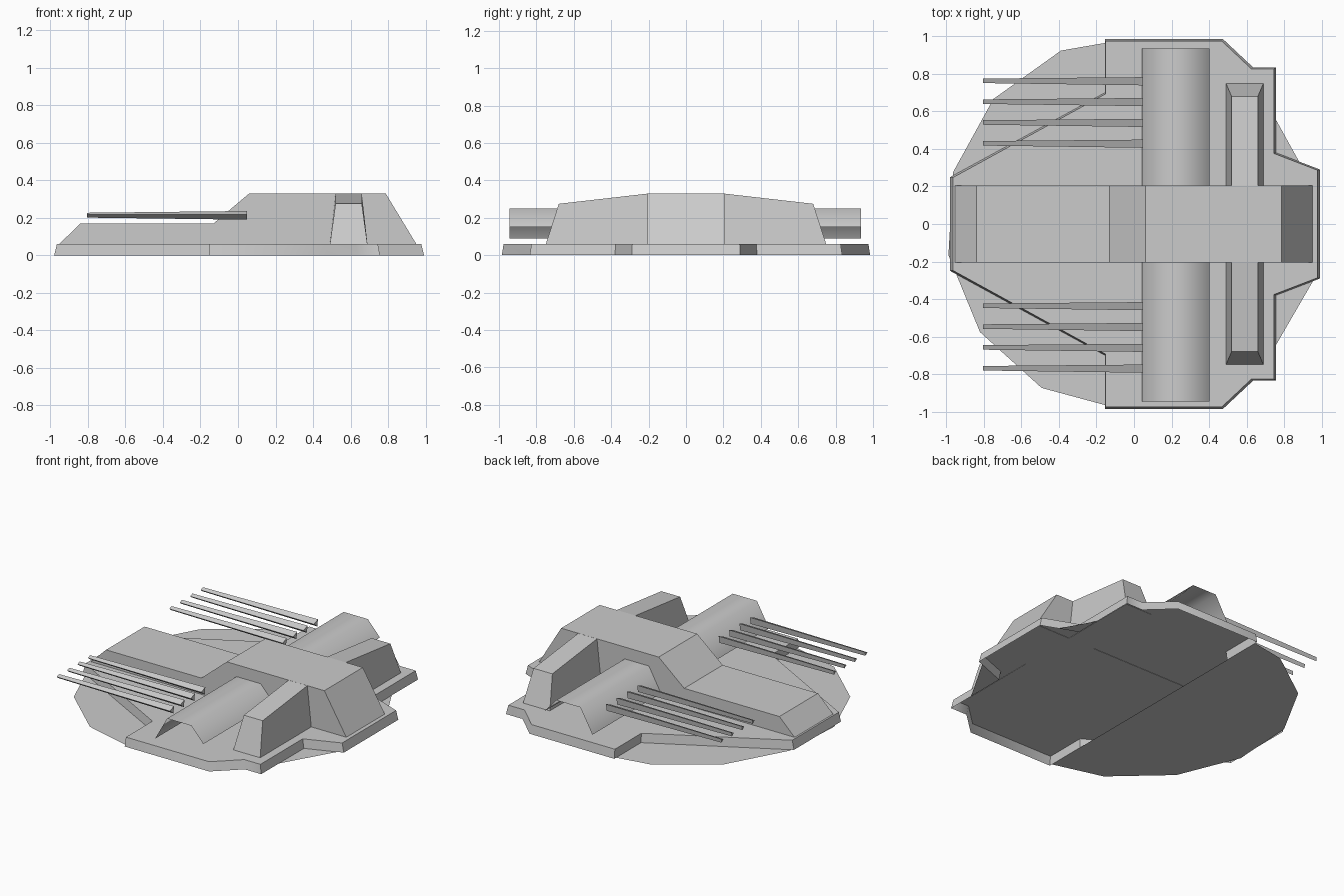
import bpy
import bmesh
from math import cos, sin, radians

cube = bpy.data.objects.get("Cube")
if cube:
    bpy.data.objects.remove(cube, do_unlink=True)

grey = bpy.data.materials.new("hull grey")
grey.use_nodes = True
colour = (0.6, 0.6, 0.6, 1)
grey.diffuse_color = colour
grey.node_tree.nodes["Principled BSDF"].inputs["Base Color"].default_value = colour


def finish(name, bm):
    mesh = bpy.data.meshes.new(name)
    bm.to_mesh(mesh)
    bm.free()
    mesh.materials.append(grey)
    obj = bpy.data.objects.new(name, mesh)
    bpy.context.collection.objects.link(obj)
    return obj


def sheet(name, points):
    """A single flat face lying on the ground."""
    bm = bmesh.new()
    bm.faces.new([bm.verts.new((x, y, 0)) for x, y in points])
    return finish(name, bm)


def loft(name, rings, closed=True, smooth=False, open_base=False):
    """Join matching rings with quads; closed lofts are capped unless the base is open."""
    bm = bmesh.new()
    rows = [[bm.verts.new(p) for p in ring] for ring in rings]
    n = len(rows[0])
    for a, b in zip(rows, rows[1:]):
        for i in range(n if closed else n - 1):
            j = (i + 1) % n
            bm.faces.new((a[i], a[j], b[j], b[i])).smooth = smooth
    if closed:
        base = bm.faces.new(rows[0])
        bm.faces.new(rows[-1])
        bmesh.ops.recalc_face_normals(bm, faces=bm.faces)
        if open_base:
            bmesh.ops.delete(bm, geom=[base], context='FACES_ONLY')
    return finish(name, bm)


# Front part of the ground disc, cut straight across where the wide hull begins
rim = [(1.003 * cos(radians(a)), 1.003 * sin(radians(a)))
       for a in [87.3 + i * 25.55 for i in range(1, 7)]]
cut = -0.155
sheet("front_disc", [(cut, 0.965)] + rim + [(cut, -0.965)])

# Small remnants of the disc beside the tail
sheet("left_disc_tab", [(0.757, 0.38), (0.88, 0.333), (0.757, 0.555)])
sheet("right_disc_tab", [(0.757, -0.38), (0.757, -0.645), (0.955, -0.303)])

# Stepped hull shell, open underneath, with tapered sides and soft chamfered corners
half = [(-0.98, 0.25), (-0.155, 0.70), (-0.155, 0.985), (0.475, 0.985),
        (0.635, 0.835), (0.757, 0.835), (0.757, 0.38), (0.992, 0.29)]
outline = half + [(x, -y) for x, y in reversed(half)]
hull = loft("hull_shell", [[(x, y, 0) for x, y in outline],
                           [(x * 0.985, y * 0.99, 0.06) for x, y in outline]],
            smooth=True, open_base=True)
hull.data.set_sharp_from_angle(angle=radians(50))

# Central spine: side profile extruded across the hull
spine = [(-0.955, 0.058), (-0.84, 0.17), (-0.13, 0.17),
         (0.06, 0.33), (0.787, 0.33), (0.952, 0.058)]
loft("central_spine", [[(x, y, z) for x, z in spine] for y in (-0.205, 0.205)])

# Side fins: wide foot, narrow roof falling away from the spine
for side, label in ((1, "left"), (-1, "right")):
    loft(f"{label}_fin", [[(0.49, side * foot, 0.058), (0.52, side * roof, z),
                           (0.66, side * roof, z), (0.69, side * foot, 0.058)]
                          for foot, roof, z in ((0.2, 0.2, 0.33), (0.75, 0.68, 0.275))])

# Open arched housing running across the hull
arch = [(0.043, 0.09), (0.133, 0.25), (0.313, 0.25), (0.403, 0.15)]
loft("arched_housing", [[(x, y, z) for x, z in arch] for y in (-0.945, 0.935)],
     closed=False, smooth=True)

# Four slim three-sided barrels on each side, tapering toward the tips
for side, label in ((1, "left"), (-1, "right")):
    for i in range(4):
        y = side * (0.433 + 0.111 * i)
        rings = [[(x, y + r * cos(radians(a)), 0.215 + r * sin(radians(a)))
                  for a in (172, 52, 292)]
                 for x, r in ((-0.805, 0.015), (0.048, 0.027))]
        loft(f"{label}_barrel_{i + 1}", rings)
